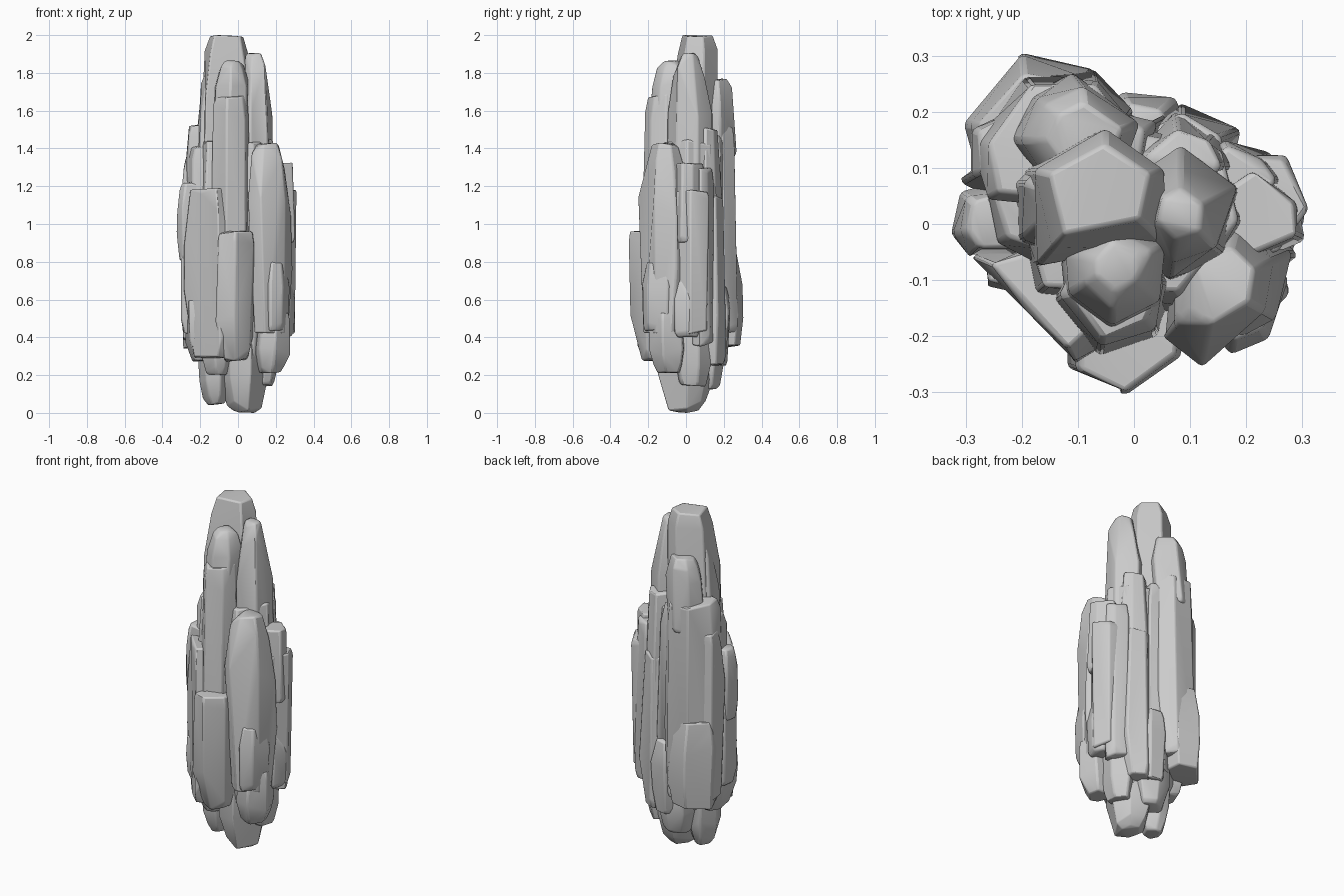
import bpy, bmesh, math, random
from mathutils import Matrix, Vector

def shard(name, x, y, z, top=0.6, bottom=0.65, lean=(0, 0), seed=1, turn=0, sides=6, shoulder=0.12,
          outline=None):
    """Faceted, softly worn rock column filling the box x, y, z, turned about its own centre."""
    rnd = random.Random(seed)
    start = rnd.uniform(0, math.tau)
    wear = 0.035 if outline else 0.07
    if outline:
        cx, cy, hx, hy = sum(x) / 2, sum(y) / 2, (x[1] - x[0]) / 2, (y[1] - y[0]) / 2
        ring = [((px - cx) / hx, (py - cy) / hy) for px, py in outline]
    else:
        ring = []
        for i in range(sides):
            a = start + (i + rnd.uniform(-0.22, 0.22)) * math.tau / sides
            r = rnd.uniform(0.95, 1.12)
            ring.append((r * math.cos(a), r * math.sin(a)))
    levels = [(0, bottom), (shoulder, (1 + bottom) / 2), (0.36, 1), (0.66, 0.97),
              (1 - shoulder, (1.0 + top) / 2), (1, top)]
    pts = []
    for t, s in levels:
        for u, v in ring:
            k = s * rnd.uniform(1 - wear, 1 + wear)
            zz = t + (rnd.uniform(-0.06, 0.06) if 0 < t < 1 else
                      rnd.uniform(0, 0.035) * (1 if t == 0 else -1))
            pts.append([k * u + lean[0] * t, k * v + lean[1] * t, zz])
    # fit the points to the requested box
    for axis, (lo, hi) in enumerate((x, y, z)):
        a, b = min(p[axis] for p in pts), max(p[axis] for p in pts)
        for p in pts:
            p[axis] = lo + (p[axis] - a) / (b - a) * (hi - lo)
    bm = bmesh.new()
    for p in pts:
        bm.verts.new(p)
    bmesh.ops.convex_hull(bm, input=bm.verts)
    junk = [v for v in bm.verts if not v.link_faces]
    bmesh.ops.delete(bm, geom=junk, context='VERTS')
    bmesh.ops.dissolve_limit(bm, angle_limit=math.radians(8), verts=bm.verts, edges=bm.edges)
    bmesh.ops.rotate(bm, verts=bm.verts, cent=Vector((sum(x) / 2, sum(y) / 2, 0)),
                     matrix=Matrix.Rotation(math.radians(turn), 3, 'Z'))
    bmesh.ops.recalc_face_normals(bm, faces=bm.faces)
    mesh = bpy.data.meshes.new(name)
    bm.to_mesh(mesh)
    bm.free()
    ob = bpy.data.objects.new(name, mesh)
    bpy.context.collection.objects.link(ob)
    bev = ob.modifiers.new("worn_edges", 'BEVEL')
    bev.width, bev.segments = 0.008, 2
    bev.limit_method, bev.angle_limit = 'ANGLE', math.radians(18)
    bpy.context.view_layer.objects.active = ob
    ob.select_set(True)
    bpy.ops.object.shade_smooth_by_angle(angle=math.radians(45))
    ob.select_set(False)

def slab(name, outline, z, top, bottom, lean, seed):
    """Large shard whose widest cross-section follows a given outline."""
    xs, ys = zip(*outline)
    shard(name, (min(xs), max(xs)), (min(ys), max(ys)), z, top, bottom, lean, seed, outline=outline)

# Central spire and inner mass
slab("summit_spire", [(-0.22, 0.1), (-0.18, -0.08), (0.05, -0.04), (0.07, 0.1), (-0.06, 0.19)],
     (1.0, 2.0), 0.6, 0.95, (0.15, 0.1), 3)
shard("inner_core", (-0.25, 0.22), (-0.17, 0.2), (0.2, 1.45), 0.8, 0.6, (0, 0), 5)
shard("right_spire", (-0.02, 0.19), (-0.11, 0.14), (0.9, 1.905), 0.4, 0.95, (-0.1, 0), 8)
shard("left_shoulder", (-0.25, -0.06), (-0.07, 0.15), (0.9, 1.8), 0.5, 0.95, (0.4, 0.1), 11)

# Front face
shard("front_cap", (-0.13, 0.055), (-0.2, 0.02), (1.5, 1.865), 0.4, 0.95, (0.05, 0.2), 13)
shard("front_column", (-0.15, 0.08), (-0.24, 0.0), (0.7, 1.69), 0.75, 0.95, (0, 0.1), 16)
slab("front_left_slab", [(-0.29, -0.06), (-0.2, -0.175), (-0.09, -0.275), (0.0, -0.2), (-0.1, 0.0)],
     (0.29, 1.19), 0.7, 0.65, (-0.1, 0.15), 18)
slab("front_slab", [(-0.12, -0.26), (-0.02, -0.305), (0.085, -0.23), (0.1, -0.05), (-0.12, -0.05)],
     (0.27, 0.97), 0.85, 0.55, (0.05, -0.2), 21)
slab("front_right_column", [(0.05, -0.2), (0.125, -0.255), (0.265, -0.17), (0.29, -0.05), (0.2, 0.03),
     (0.05, 0.0)], (0.42, 1.43), 0.5, 0.75, (-0.15, 0.05), 24)
shard("front_right_block", (0.1, 0.28), (-0.22, -0.03), (0.43, 0.8), 0.7, 0.8, (0.05, 0), 27, 20)

# Right side
slab("right_column", [(0.12, -0.05), (0.26, -0.07), (0.326, 0.025), (0.275, 0.13), (0.12, 0.14)],
     (0.41, 1.18), 0.85, 0.8, (0, 0), 30)
shard("right_cap", (0.12, 0.305), (-0.08, 0.11), (0.9, 1.325), 0.85, 0.95, (0, 0), 33)
shard("right_low_block", (0.17, 0.305), (-0.07, 0.08), (0.4, 0.71), 0.5, 0.7, (0.1, 0), 36)
shard("right_rear_column", (0.1, 0.28), (0.02, 0.155), (0.35, 1.3), 0.65, 0.75, (0, 0), 39, -25)

# Back side
shard("back_right_column", (0.0, 0.19), (0.02, 0.2), (0.25, 1.51), 0.7, 0.65, (0, -0.1), 42)
slab("back_right_slab", [(-0.02, 0.06), (0.19, 0.06), (0.19, 0.165), (0.085, 0.225), (0.0, 0.18)],
     (0.25, 1.15), 0.7, 0.65, (0, -0.1), 45)
shard("back_cap", (-0.22, 0.01), (0.05, 0.27), (1.35, 1.77), 0.6, 0.95, (0.25, -0.1), 48)
slab("back_main_column", [(-0.3, 0.15), (-0.205, 0.285), (-0.06, 0.28), (0.0, 0.2), (-0.1, 0.02),
     (-0.28, 0.04)], (0.4, 1.54), 0.8, 0.85, (0.1, -0.1), 51)
shard("back_middle_column", (-0.12, 0.06), (0.05, 0.235), (0.33, 1.48), 0.65, 0.75, (0, 0), 54)
slab("back_low_block", [(-0.31, 0.18), (-0.2, 0.305), (-0.07, 0.275), (-0.06, 0.1), (-0.27, 0.06)],
     (0.34, 0.85), 0.75, 0.85, (0, -0.05), 57)
shard("back_low_slab", (-0.08, 0.1), (0.08, 0.235), (0.25, 0.68), 0.6, 0.7, (0, 0.1), 60)

# Left side
shard("left_column", (-0.295, -0.1), (-0.08, 0.12), (0.45, 1.42), 0.65, 0.8, (0.1, 0), 63)
shard("left_rear_column", (-0.31, -0.12), (0.03, 0.23), (0.38, 1.36), 0.7, 0.8, (0.05, 0), 66)
shard("left_slab", (-0.326, -0.16), (-0.06, 0.08), (0.8, 1.22), 0.7, 0.7, (0.1, 0), 69)
shard("left_low_slab", (-0.31, -0.13), (-0.09, 0.1), (0.42, 0.95), 0.8, 0.8, (0, 0), 72)
shard("left_foot", (-0.28, -0.1), (-0.13, 0.14), (0.27, 0.6), 0.9, 0.65, (-0.1, 0), 75)

# Tapering base
shard("base_tip", (-0.1, 0.18), (-0.15, 0.15), (0.0, 0.5), 1.0, 0.42, (0, 0), 78, shoulder=0.08)
shard("base_left_tip", (-0.22, -0.03), (-0.09, 0.11), (0.04, 0.45), 0.9, 0.5, (-0.2, 0), 81)
shard("base_right_block", (0.05, 0.22), (-0.06, 0.14), (0.14, 0.5), 0.9, 0.65, (0.15, 0), 84)
shard("base_front_right_block", (0.08, 0.28), (-0.2, 0.0), (0.21, 0.53), 0.85, 0.6, (0.2, -0.1), 87)
shard("base_front_left_block", (-0.2, -0.02), (-0.17, -0.01), (0.2, 0.5), 0.95, 0.6, (-0.1, -0.1), 90)
shard("base_back_block", (-0.13, 0.08), (0.04, 0.2), (0.12, 0.5), 0.9, 0.6, (0, 0.15), 93)
